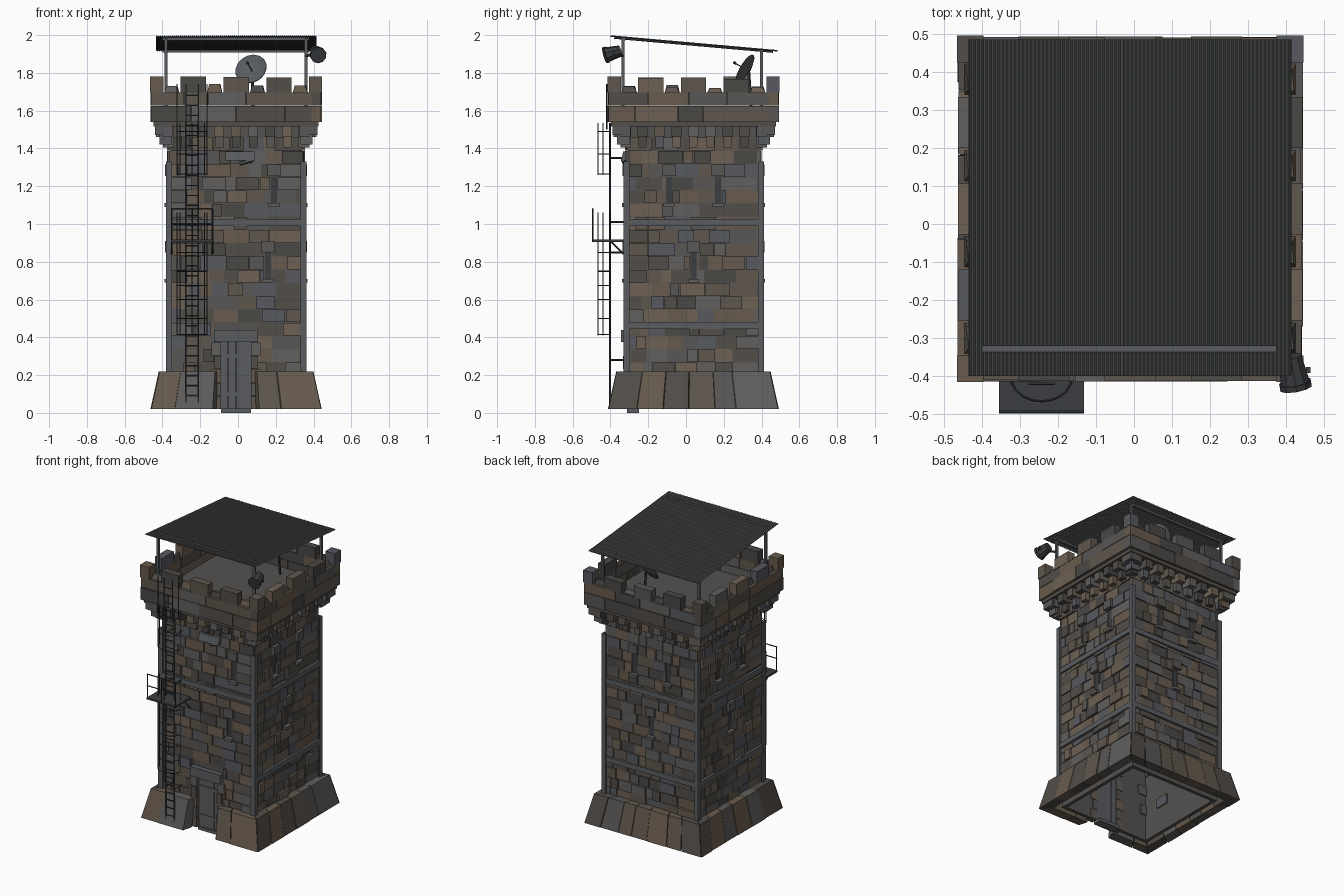
import bpy, bmesh, math, random
from mathutils import Vector, Matrix

if "Cube" in bpy.data.objects:
    bpy.data.objects.remove(bpy.data.objects["Cube"])

random.seed(7)
CX, CY = -0.01, 0.04          # tower axis

def mat(name, c):
    m = bpy.data.materials.new(name)
    m.diffuse_color = (*c, 1)
    m.use_nodes = True
    m.node_tree.nodes["Principled BSDF"].inputs["Base Color"].default_value = m.diffuse_color
    return m

STONE = [mat("stone_%d" % i, c) for i, c in enumerate([
    (.115, .095, .075), (.10, .095, .09), (.14, .105, .075), (.085, .075, .065),
    (.12, .115, .11), (.095, .10, .115), (.07, .065, .06), (.155, .12, .09)])]
STEEL = [mat("steel", (.10, .108, .118))]
DARK = [mat("dark_metal", (.045, .048, .052))]
SHEET = [mat("roof_sheet", (.075, .08, .08))]
CORE = [mat("mortar", (.09, .085, .08))]

def finish(bm, name, mats):
    bmesh.ops.recalc_face_normals(bm, faces=bm.faces)
    me = bpy.data.meshes.new(name)
    bm.to_mesh(me)
    bm.free()
    for m in mats:
        me.materials.append(m)
    ob = bpy.data.objects.new(name, me)
    bpy.context.collection.objects.link(ob)
    return ob

def side(k, u, d, z):
    """Side k (0 front, 1 right, 2 back, 3 left): u along the wall, d outward."""
    x, y = [(u, -d), (d, u), (-u, d), (-d, -u)][k]
    return (CX + x, CY + y, z)

def hexa(bm, p, m=0):
    v = [bm.verts.new(q) for q in p]
    for f in ((0, 1, 2, 3), (4, 5, 6, 7), (0, 1, 5, 4), (1, 2, 6, 5), (2, 3, 7, 6), (3, 0, 4, 7)):
        bm.faces.new([v[i] for i in f]).material_index = m

def block(bm, k, u0, u1, d0, d1, z0, z1, m=0):
    hexa(bm, [side(k, u, d, z) for z in (z0, z1) for u, d in ((u0, d0), (u1, d0), (u1, d1), (u0, d1))], m)

def box(bm, x0, x1, y0, y1, z0, z1):
    hexa(bm, [(x, y, z) for z in (z0, z1) for x, y in ((x0, y0), (x1, y0), (x1, y1), (x0, y1))])

def rod(bm, a, b, r, n=6, r2=None):
    a, b = Vector(a), Vector(b)
    M = Matrix.Translation((a + b) / 2) @ (b - a).to_track_quat('Z', 'Y').to_matrix().to_4x4()
    bmesh.ops.create_cone(bm, cap_ends=True, segments=n, radius1=r, radius2=r if r2 is None else r2,
                          depth=(b - a).length, matrix=M)

rm = lambda: random.randrange(len(STONE))

def splits(a, b, lo, hi):
    """Random joints between a and b."""
    xs = [a]
    while b - xs[-1] > hi + lo:
        xs.append(xs[-1] + random.uniform(lo, hi))
    return xs + [b]

# Hollow core with door opening, and roof deck
bm = bmesh.new()
for k in (1, 2, 3):
    block(bm, k, -.348, .348, .325, .348, .02, 1.56)
block(bm, 0, -.348, -.085, .325, .348, .02, 1.56)
block(bm, 0, .085, .348, .325, .348, .02, 1.56)
block(bm, 0, -.085, .085, .325, .348, .40, 1.56)
box(bm, CX - .42, CX + .42, CY - .42, CY + .42, 1.535, 1.57)
finish(bm, "tower_core", CORE)

# Arrow slits: (u, slit bottom, slit top)
std = [(-.13, 1.11, 1.255), (.13, 1.11, 1.255), (0, .71, .85)]
SLITS = [[(.20, 1.11, 1.255), (.168, .71, .85)], std, std, std]
bs, bd = bmesh.new(), bmesh.new()
for k in range(4):
    for u, z0, z1 in SLITS[k]:
        block(bs, k, u - .034, u + .034, .33, .376, z1, z1 + .06, 1)
        block(bs, k, u - .03, u + .03, .33, .378, z0 - .02, z0, 4)
        block(bd, k, u - .016, u + .016, .34, .350, z0, z1)
finish(bs, "slit_lintels_and_sills", STONE)
finish(bd, "slit_openings", DARK)

# Wall stones in courses
bm = bmesh.new()
rows = 18
h = (1.46 - .20) / rows
for k in range(4):
    holes = [(u - .018, u + .018, a, b) for u, a, b in SLITS[k]]
    if k == 0:
        holes.append((-.115, .115, 0, .44))
    for r in range(rows):
        z0 = .20 + r * h
        z1 = z0 + h - .003
        xs = splits(-.355, .355, .045, .14)
        for a, b in zip(xs, xs[1:]):
            parts = [(a, b)]
            for ha, hb, za, zb in holes:
                if z1 > za + .01 and z0 < zb - .01:
                    parts = [q for p in parts for q in ((p[0], min(p[1], ha)), (max(p[0], hb), p[1]))]
            for p, q in parts:
                if q - p > .012:
                    deep = .318 if random.random() < .15 else .335
                    block(bm, k, p + .0015, q - .0015, deep, .352 + random.random() ** 2 * .016, z0, z1, rm())
finish(bm, "wall_stones", STONE)

# Sloping base slabs, mitred at the corners, gap for the door
bm = bmesh.new()
for k in range(4):
    runs = [(-1, -.27), (.27, 1)] if k == 0 else [(-1, 1)]
    for f0, f1 in runs:
        xs = splits(f0, f1, .22, .36)
        for a, b in zip(xs, xs[1:]):
            j = random.uniform(-.004, .003)
            p = []
            for z, o, i in ((.02, .451 + j, .385), (.22, .407 + j, .345)):
                p += [side(k, f * w, w, z) for f, w in ((a + .004, i), (b - .004, i), (b - .004, o), (a + .004, o))]
            hexa(bm, p, random.choice((0, 1, 2, 3, 4)))
finish(bm, "base_slabs", STONE)

# Doorway
bm = bmesh.new()
for s in (-1, 1):
    for i in range(5):
        w = .115 if i % 2 else .13
        u = sorted((s * .08, s * w))
        block(bm, 0, *u, .32, .368 + .006 * (i % 2), .02 + i * .071, .088 + i * .071, i)
finish(bm, "door_jambs", STONE)
bm = bmesh.new()
block(bm, 0, -.118, .112, .33, .385, .375, .44)
block(bm, 0, -.08, .08, .29, .352, 0, .022)
finish(bm, "door_lintel_and_threshold", STEEL)
bm = bmesh.new()
for i in range(4):
    block(bm, 0, -.08 + i * .04, -.042 + i * .04, .325, .342, .02, .375)
for z in (.09, .29):
    block(bm, 0, -.078, .078, .34, .347, z, z + .02)
finish(bm, "door", STEEL)

# Steel corner angles and belts
bm = bmesh.new()
for k in range(4):
    for s in (-1, 1):
        u = sorted((s * .34, s * .372))
        block(bm, k, *u, .362, .372, .22, 1.33)
    block(bm, k, -.36, .36, .345, .370, .99, 1.025)
    if k:
        block(bm, k, -.36, .36, .345, .370, .445, .48)
finish(bm, "corner_angles_and_belts", STEEL)

# Stepped corbels under the parapet
bm = bmesh.new()
for k in range(4):
    for i in range(9):
        u = -.36 + i * .09
        block(bm, k, u - .022, u + .022, .33, .388, 1.405, 1.46, rm())
        block(bm, k, u - .027, u + .027, .33, .425, 1.46, 1.515, rm())
    block(bm, k, -.437, .437, .34, .437, 1.515, 1.54, 3)
for sx in (-1, 1):     # corner corbels
    for w, z in ((.405, 1.42), (.43, 1.47)):
        for k in (0, 2):
            u = sorted((sx * .34, sx * w))
            block(bm, k, *u, .34, w, z, z + .05, rm())
finish(bm, "corbels", STONE)

# Parapet courses, merlons and gap sills
bm = bmesh.new()
T = .40
for k in range(4):
    for z0, z1 in ((1.54, 1.625), (1.628, 1.695)):
        xs = splits(-.453, T, .12, .26)
        for a, b in zip(xs, xs[1:]):
            block(bm, k, a + .0015, b - .0015, T, .452 + random.uniform(-.003, .003), z0, z1, rm())
    for c in (-.2267, 0, .2267):
        block(bm, k, c - .067, c + .067, T, .453, 1.695, 1.775 + random.uniform(-.008, .006), rm())
    block(bm, k, -.455, -.385, .385, .455, 1.695, 1.78, rm())
    for c in (-.34, -.113, .113, .34):   # worn stones in the gaps
        hgt = random.uniform(.02, .05)
        p = [side(k, c + u, d, 1.695) for u, d in ((-.04, .405), (.04, .405), (.04, .435), (-.04, .435))]
        p += [side(k, c + u, d, 1.695 + hgt) for u, d in ((-.03, .41), (.03, .405), (.025, .425), (-.03, .43))]
        hexa(bm, p, rm())
finish(bm, "parapet", STONE)

# Canopy posts and beams; the roof falls from front to back
roof_z = lambda y: 1.996 - (y + .40) * .078 / .885
bm = bmesh.new()
for x in (-.38, .36):
    for y in (-.333, .40):
        box(bm, x - .008, x + .008, y - .008, y + .008, 1.56, roof_z(y) - .004)
    rod(bm, (x, -.38, roof_z(-.38) - .008), (x, .46, roof_z(.46) - .008), .006, 4)
for y in (-.328, .40):
    box(bm, -.40, .375, y - .008, y + .008, roof_z(y) - .018, roof_z(y) + (.004 if y < 0 else -.004))
finish(bm, "canopy_frame", STEEL)

# Corrugated sheet
bm = bmesh.new()
N = 80 * 4
prev = None
for i in range(N + 1):
    x = -.435 + .848 * i / N
    dz = .003 * math.sin(i * math.pi / 2)
    cur = [bm.verts.new((x, y, roof_z(y) + dz)) for y in (-.40, .485)]
    if prev:
        bm.faces.new((prev[0], cur[0], cur[1], prev[1]))
    prev = cur
roof = finish(bm, "corrugated_roof", SHEET)
roof.modifiers.new("thickness", 'SOLIDIFY').thickness = .002

# Ladder, stand-offs and safety cage
LX, LY = -.243, -.402
bm = bmesh.new()
for s in (-1, 1):
    rod(bm, (LX + s * .033, LY, .05), (LX + s * .033, LY, 1.535), .005)
    rod(bm, (LX + s * .033, LY - .018, 1.50), (LX + s * .033, LY - .018, 1.74), .004)
    rod(bm, (LX + s * .08, LY - .018, 1.50), (LX + s * .08, LY - .018, 1.74), .003)
    for z in (.28, .85, 1.01, 1.35):
        rod(bm, (LX + s * .033, LY, z), (LX + s * .033, -.32, z), .005, 4)
for i in range(31):
    z = .09 + i * .053
    y = LY if z < 1.52 else LY - .018
    rod(bm, (LX - .033, y, z), (LX + .033, y, z), .0035, 5)
cage = lambda t, z: (LX + .08 * math.cos(t), LY - .064 * math.sin(t), z)
for lo, hi, hoops in ((.41, 1.06, (.415, .5, .6, .675, .75, .85)), (1.26, 1.535, (1.265, 1.37, 1.49))):
    ts = [math.pi * i / 10 for i in range(11)]
    for z in hoops:
        for a, b in zip(ts, ts[1:]):
            rod(bm, cage(a, z), cage(b, z), .003, 4)
    for i in (0, 2, 5, 8, 10):
        rod(bm, cage(ts[i], lo), cage(ts[i], hi), .0025, 4)
finish(bm, "ladder_and_cage", DARK)

# Landing with rails
bm = bmesh.new()
box(bm, -.355, -.132, -.497, -.33, .905, .917)
for x in (-.352, -.243, -.135):
    rod(bm, (x, -.494, .91), (x, -.494, 1.08), .004, 4)
for z in (1.0, 1.08):
    rod(bm, (-.355, -.494, z), (-.132, -.494, z), .004, 4)
for x in (-.352, -.135):
    rod(bm, (x, -.40, .91), (x, -.33, .84), .004, 4)
finish(bm, "ladder_landing", DARK)

# Floodlight on the front right post
bm = bmesh.new()
ax = Vector((.18, -1, -.28)).normalized()
c = Vector((.418, -.388, 1.905))
rod(bm, c - ax * .042, c + ax * .03, .03, 10, .04)
rod(bm, c + ax * .03, c + ax * .045, .044, 10)
rod(bm, (.36, -.333, 1.89), c, .008)
box(bm, .452, .464, -.392, -.376, 1.895, 1.915)
finish(bm, "floodlight", DARK)

# Satellite dish on the deck
bm = bmesh.new()
c, n = Vector((.072, .322, 1.815)), Vector((-.3, -.85, .5)).normalized()
M = Matrix.Translation(c) @ n.to_track_quat('Z', 'Y').to_matrix().to_4x4()
rings = [[bm.verts.new(M @ Vector((r * math.cos(t * math.pi / 8), r * math.sin(t * math.pi / 8), r * r * 3 - .012)))
          for t in range(16)] for r in (.015, .05, .087)]
bm.faces.new(rings[0])
for a, b in zip(rings, rings[1:]):
    for i in range(16):
        bm.faces.new((a[i], a[(i + 1) % 16], b[(i + 1) % 16], b[i]))
dish = finish(bm, "dish", STEEL)
dish.modifiers.new("thickness", 'SOLIDIFY').thickness = .004
bm = bmesh.new()
rod(bm, c, c + n * .075, .003)
rod(bm, c + n * .07, c + n * .085, .007)
rod(bm, (.08, .35, 1.56), c - n * .012, .008)
finish(bm, "dish_mast", DARK)

# Tilted metal hood on the upper front wall
bm = bmesh.new()
hexa(bm, [side(0, u, d, z) for z, o in ((1.335, .385), (1.385, .372)) for u, d in ((-.055, .35), (.098, .35), (.098, o), (-.055, o))])
rod(bm, side(0, .02, .365, 1.32), side(0, .09, .375, 1.34), .01)
finish(bm, "wall_hood", STEEL)
